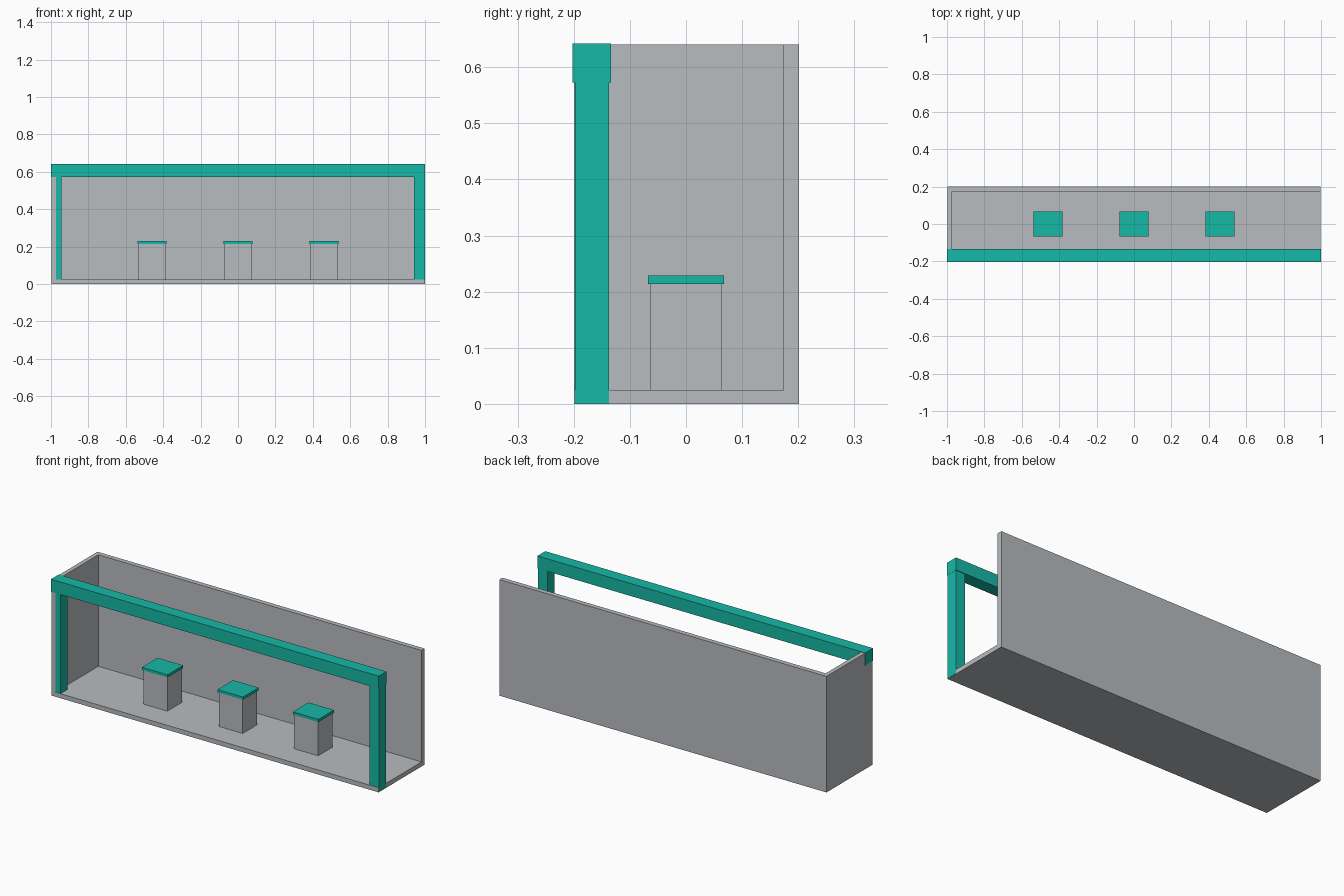
import bpy
import bmesh

if "Cube" in bpy.data.objects:
    bpy.data.objects.remove(bpy.data.objects["Cube"])


def material(name, rgb):
    mat = bpy.data.materials.new(name)
    mat.diffuse_color = (*rgb, 1.0)
    mat.use_nodes = True
    mat.node_tree.nodes["Principled BSDF"].inputs["Base Color"].default_value = mat.diffuse_color
    return mat


GREY = material("light grey", (0.479, 0.503, 0.527))
TEAL = material("teal", (0.008, 0.479, 0.381))


def box(name, x, y, z, mat):
    """Axis-aligned box from (min, max) ranges."""
    bm = bmesh.new()
    bmesh.ops.create_cube(bm, size=1.0)
    for v in bm.verts:
        v.co = [r[0] if c < 0 else r[1] for c, r in zip(v.co, (x, y, z))]
    mesh = bpy.data.meshes.new(name)
    bm.to_mesh(mesh)
    bm.free()
    mesh.materials.append(mat)
    obj = bpy.data.objects.new(name, mesh)
    bpy.context.collection.objects.link(obj)
    return obj


X = 0.998            # half length of the shell
FRONT, BACK = -0.2, 0.201
TOP, FLOOR = 0.64, 0.025

# Shell: floor, back wall and left wall; the right end stays open
box("floor", (-X, X), (FRONT, BACK), (0, FLOOR), GREY)
box("back_wall", (-X, X), (0.174, BACK), (FLOOR, TOP), GREY)
box("left_wall", (-X, -0.974), (FRONT, 0.174), (FLOOR, TOP), GREY)

# Front frame: two posts and a slightly wider beam
box("left_post", (-X + 0.001, -0.943), (-0.198, -0.137), (0.001, 0.575), TEAL)
box("right_post", (0.941, X + 0.001), (-0.198, -0.137), (0.001, 0.575), TEAL)
box("top_beam", (-1, 1), (-0.202, -0.134), (0.573, 0.642), TEAL)

# Three pedestals with overhanging caps
for i, cx in enumerate((-0.46, 0, 0.46), 1):
    box(f"pedestal_{i}", (cx - 0.073, cx + 0.073), (-0.063, 0.063), (FLOOR, 0.214), GREY)
    box(f"pedestal_cap_{i}", (cx - 0.078, cx + 0.078), (-0.068, 0.068), (0.214, 0.229), TEAL)
